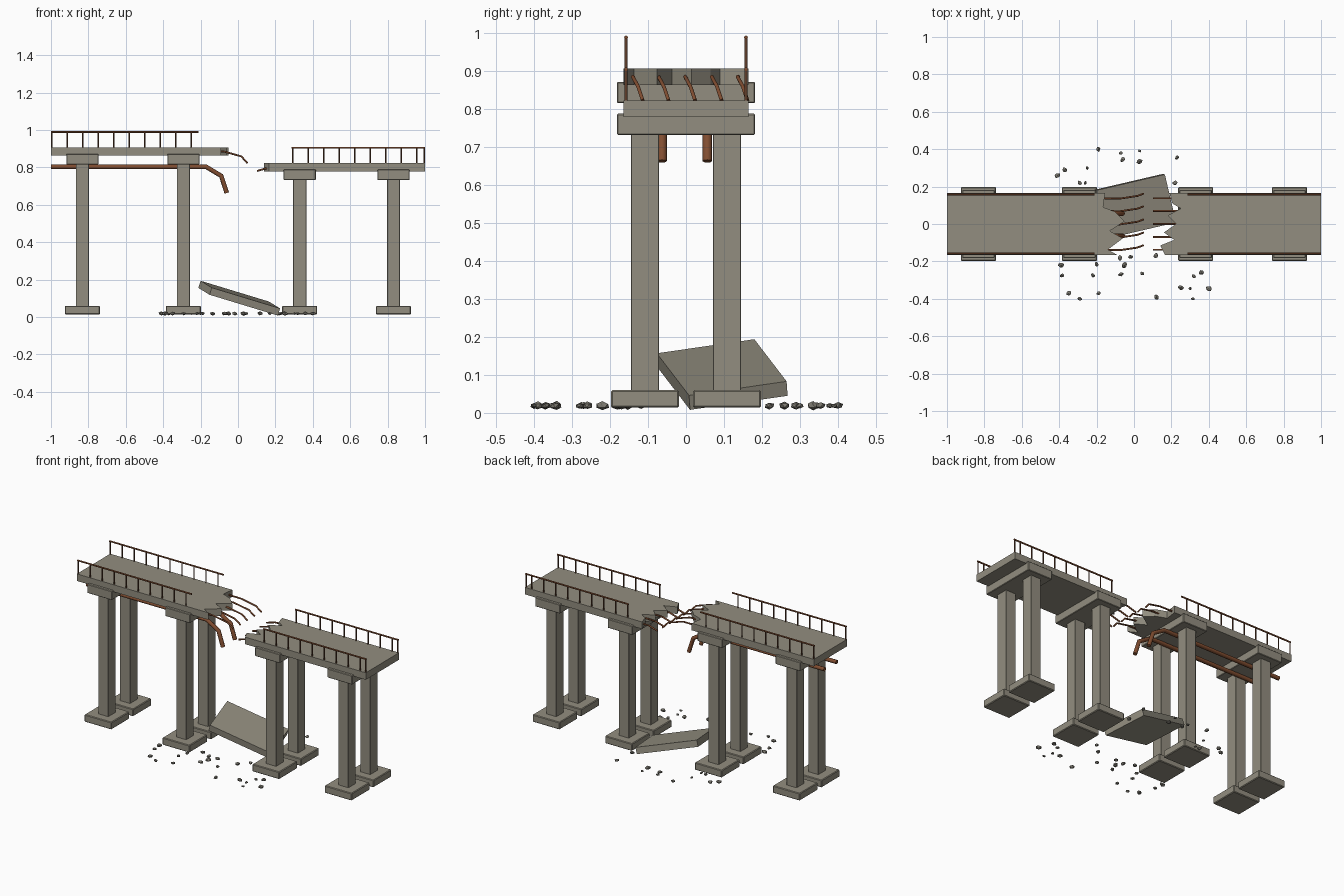
import bpy, bmesh, random
from mathutils import Vector, Matrix

if "Cube" in bpy.data.objects:
    bpy.data.objects.remove(bpy.data.objects["Cube"])

random.seed(4)


def material(name, rgb):
    m = bpy.data.materials.new(name)
    m.diffuse_color = (*rgb, 1)
    m.use_nodes = True
    m.node_tree.nodes["Principled BSDF"].inputs["Base Color"].default_value = m.diffuse_color
    return m


CONCRETE = material("concrete", (0.29, 0.27, 0.215))
RUST = material("rust", (0.22, 0.075, 0.03))
DARK_RUST = material("dark_rust", (0.12, 0.05, 0.025))
STONE = material("stone", (0.2, 0.19, 0.16))


def finish(bm, name, mat, bevel=0):
    bmesh.ops.recalc_face_normals(bm, faces=bm.faces)
    me = bpy.data.meshes.new(name)
    bm.to_mesh(me)
    bm.free()
    me.materials.append(mat)
    ob = bpy.data.objects.new(name, me)
    bpy.context.collection.objects.link(ob)
    if bevel:
        b = ob.modifiers.new("bevel", 'BEVEL')
        b.width, b.segments = bevel, 1
    return ob


def box(name, centre, size, bevel=0.003):
    bm = bmesh.new()
    bmesh.ops.create_cube(bm, size=1, matrix=Matrix.Translation(centre) @ Matrix.Diagonal((*size, 1)))
    return finish(bm, name, CONCRETE, bevel)


def tubes(name, paths, radius, mat):
    cu = bpy.data.curves.new(name, 'CURVE')
    cu.dimensions = '3D'
    cu.bevel_depth, cu.bevel_resolution, cu.use_fill_caps = radius, 2, True
    for path in paths:
        sp = cu.splines.new('POLY')
        sp.points.add(len(path) - 1)
        for p, co in zip(sp.points, path):
            p.co = (*co, 1)
    cu.materials.append(mat)
    ob = bpy.data.objects.new(name, cu)
    bpy.context.collection.objects.link(ob)
    bpy.ops.object.select_all(action='DESELECT')
    ob.select_set(True)
    bpy.context.view_layer.objects.active = ob
    bpy.ops.object.convert(target='MESH')


def deck(name, outer_x, broken, z0, z1):
    # flat outline with a jagged broken end, extruded up
    pts = [(outer_x, 0.165), (outer_x, -0.165)] + broken
    bm = bmesh.new()
    f = bm.faces.new([bm.verts.new((x, y, z0)) for x, y in pts])
    r = bmesh.ops.extrude_face_region(bm, geom=[f])
    up = [v for v in r["geom"] if isinstance(v, bmesh.types.BMVert)]
    bmesh.ops.translate(bm, verts=up, vec=(0, 0, z1 - z0))
    finish(bm, name, CONCRETE)


# road decks, the right one sitting lower
left_end = [(-0.09, -0.165), (-0.14, -0.137), (-0.06, -0.077), (-0.13, -0.037),
            (-0.05, 0.015), (-0.10, 0.065), (-0.165, 0.09), (-0.155, 0.165)]
right_end = [(0.165, -0.165), (0.14, -0.115), (0.215, -0.085), (0.16, -0.045), (0.225, 0),
             (0.18, 0.045), (0.25, 0.083), (0.205, 0.11), (0.19, 0.165)]
deck("left_deck", -1, left_end, 0.863, 0.907)
deck("right_deck", 1, right_end, 0.779, 0.823)

# piers: cap beam, two columns, two footings
for i, (x, top) in enumerate([(-0.832, 0.872), (-0.292, 0.872), (0.33, 0.788), (0.831, 0.788)]):
    box(f"pier_cap_{i}", (x, 0, top - 0.028), (0.172, 0.364, 0.056))
    for side, s in (("front", -1), ("back", 1)):
        h0, h1 = 0.05, top - 0.05
        box(f"{side}_column_{i}", (x, s * 0.108, (h0 + h1) / 2), (0.07, 0.074, h1 - h0), 0.002)
        box(f"{side}_footing_{i}", (x, s * 0.108, 0.037), (0.187, 0.179, 0.046), 0.004)

# handrails
for name, x0, x1, z, posts in (
        ("left", -1, -0.21, 0.907, [-0.996 + 0.083 * i for i in range(10)]),
        ("right", 0.287, 1, 0.823, [0.292 + 0.083 * i for i in range(9)] + [0.996])):
    for side, y in (("front", -0.158), ("back", 0.158)):
        tubes(f"{name}_{side}_rail", [[(x0, y, z + 0.082), (x1, y, z + 0.082)]], 0.005, RUST)
        tubes(f"{name}_{side}_posts", [[(x, y, z - 0.005), (x, y, z + 0.082)] for x in posts],
              0.004, DARK_RUST)

# service pipes under the left deck, bent down at the break
tubes("service_pipes", [[(-1, y, 0.803), (-0.17, y, 0.803), (-0.09, y, 0.755), (-0.06, y, 0.663)]
                        for y in (-0.063, 0.056)], 0.0125, RUST)

# exposed reinforcing bars
bar_y = [-0.138, -0.07, 0, 0.07, 0.138]
tubes("left_rebar", [[(-0.2, y, 0.885), (-0.075, y - 0.002, 0.885), (0.018, y + 0.012, 0.859),
                      (0.05, y + 0.024, 0.823)] for y in bar_y], 0.005, RUST)
tubes("right_rebar", [[(0.28, y, 0.801), (0.16, y, 0.798), (0.102, y, 0.781)] for y in bar_y],
      0.005, RUST)

# fallen slab, placed by three corners of its top face
A, B, D = Vector((-0.2, 0.18, 0.194)), Vector((0.165, 0.265, 0.083)), Vector((-0.14, -0.077, 0.157))
u, v = B - A, D - A
n = v.cross(u).normalized()
t = 0.04
slab = Matrix((u, v, n * t)).transposed().to_4x4()
slab.translation = A + u / 2 + v / 2 - n * t / 2
bm = bmesh.new()
bmesh.ops.create_cube(bm, size=1, matrix=slab)
finish(bm, "fallen_slab", CONCRETE)

# rubble
spots = [(-.19, .40), (-.41, .26), (-.37, .29), (-.29, .22), (-.26, .22), (-.25, .3), (-.07, .38),
         (-.06, .345), (.03, .39), (.03, .335), (.23, .355), (.22, .22), (-.39, -.22), (-.385, -.275),
         (-.35, -.37), (-.29, -.40), (-.22, -.275), (-.2, -.215), (-.19, -.37), (-.07, -.27),
         (-.05, -.22), (.045, -.265), (.12, -.39), (.25, -.34), (.3, -.345), (.32, -.28),
         (.36, -.26), (.315, -.4), (.4, -.345)]
spots += [(random.uniform(-0.16, 0.2), random.uniform(-0.19, -0.1)) for _ in range(5)]
bm = bmesh.new()
for x, y in spots:
    r = random.uniform(0.009, 0.016)
    new = bmesh.ops.create_icosphere(bm, subdivisions=1, radius=1)["verts"]
    spin = Matrix.Rotation(random.uniform(0, 6.28), 4, 'Z')
    m = Matrix.Translation((x, y, 0.019)) @ spin @ Matrix.Diagonal((r * 1.15, r * 0.9, r * 0.7, 1))
    for vert in new:
        vert.co = m @ (vert.co * random.uniform(0.8, 1.15))
finish(bm, "rubble", STONE)
